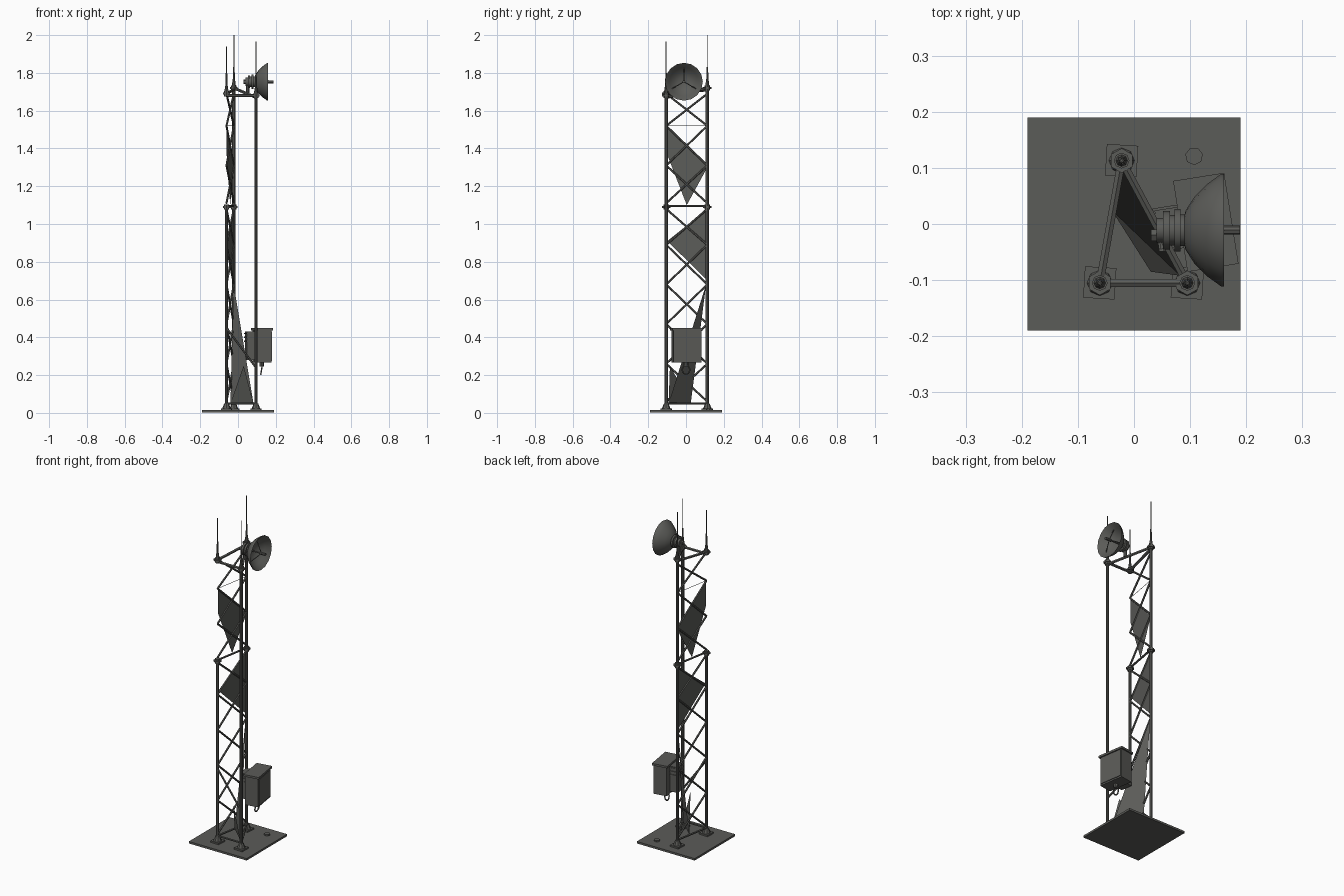
import bpy, bmesh, math
from mathutils import Vector, Matrix

if "Cube" in bpy.data.objects:
    bpy.data.objects.remove(bpy.data.objects["Cube"])

mat = bpy.data.materials.new("dark grey steel")
mat.diffuse_color = (0.105, 0.106, 0.098, 1)
mat.use_nodes = True
mat.node_tree.nodes["Principled BSDF"].inputs["Base Color"].default_value = mat.diffuse_color


def finish(name, bm, smooth=True):
    me = bpy.data.meshes.new(name)
    bm.to_mesh(me)
    bm.free()
    me.materials.append(mat)
    ob = bpy.data.objects.new(name, me)
    bpy.context.collection.objects.link(ob)
    if smooth:
        bpy.ops.object.select_all(action='DESELECT')
        ob.select_set(True)
        bpy.context.view_layer.objects.active = ob
        bpy.ops.object.shade_smooth_by_angle(angle=math.radians(40))
    return ob


def rod(bm, p, q, r1, r2=None, n=8):
    p, q = Vector(p), Vector(q)
    d = q - p
    m = Matrix.Translation((p + q) / 2) @ d.to_track_quat('Z', 'Y').to_matrix().to_4x4()
    bmesh.ops.create_cone(bm, cap_ends=True, segments=n, radius1=r1,
                          radius2=r1 if r2 is None else r2, depth=d.length, matrix=m)


def box(bm, c, s, rot=0):
    m = Matrix.Translation(c) @ Matrix.Rotation(rot, 4, 'Z') @ Matrix.Diagonal((*s, 1))
    bmesh.ops.create_cube(bm, size=1, matrix=m)


def lathe(bm, prof, origin, n):
    # rings of (x, radius) around the x axis
    rings = []
    for x, r in prof:
        rings.append([bm.verts.new((origin[0] + x,
                                    origin[1] + r * math.cos(2 * math.pi * i / n),
                                    origin[2] + r * math.sin(2 * math.pi * i / n))) for i in range(n)])
    for a, b in zip(rings, rings[1:]):
        for i in range(n):
            j = (i + 1) % n
            bm.faces.new((a[i], a[j], b[j], b[i]))


# leg positions: back, left, right
A, B, C = (-0.022, 0.113), (-0.061, -0.105), (0.095, -0.105)
top = {A: 1.73, B: 1.70, C: 1.69}
leg_end = {A: 1.73, B: 1.09, C: 1.69}   # left leg ends at the joint
tip = {A: 2.0, B: 1.94, C: 1.965}
names = {A: "back", B: "left", C: "right"}


def at(leg, z):
    return (leg[0], leg[1], z)


# base slab and anchor bolt
bm = bmesh.new()
box(bm, (0, 0, 0.008), (0.38, 0.38, 0.012))
finish("base_plate", bm)
bm = bmesh.new()
rod(bm, (0.107, 0.121, 0.01), (0.107, 0.121, 0.022), 0.016, n=7)
finish("base_bolt", bm)

# legs with feet, flanged joints and whip aerials
for leg in (A, B, C):
    bm = bmesh.new()
    box(bm, at(leg, 0.018), (0.056, 0.056, 0.01), -0.06)
    rod(bm, at(leg, 0.02), at(leg, 0.05), 0.024, 0.012, 8)
    finish(names[leg] + "_foot", bm)

    bm = bmesh.new()
    rod(bm, at(leg, 0.03), at(leg, leg_end[leg]), 0.0085)
    finish(names[leg] + "_leg", bm)

    bm = bmesh.new()
    for z in ([1.09] if leg != C else []) + [top[leg] - 0.01]:
        rod(bm, at(leg, z - 0.014), at(leg, z + 0.014), 0.014)
        rod(bm, at(leg, z - 0.004), at(leg, z + 0.006), 0.022, n=6)
    finish(names[leg] + "_joints", bm)

    bm = bmesh.new()
    t = top[leg]
    rod(bm, at(leg, t), at(leg, t + 0.03), 0.011, 0.007)
    rod(bm, at(leg, t + 0.03), at(leg, t + 0.10), 0.006, 0.004)
    rod(bm, at(leg, t + 0.09), at(leg, tip[leg]), 0.0025, n=5)
    finish(names[leg] + "_aerial", bm)

# horizontal rails
bm = bmesh.new()
for p, q in ((A, B), (B, C), (C, A)):
    rod(bm, at(p, 0.05), at(q, 0.05), 0.006, n=6)
    rod(bm, at(p, top[p] - 0.02), at(q, top[q] - 0.01), 0.008, n=6)
rod(bm, at(A, 1.095), at(B, 1.095), 0.006, n=6)
rod(bm, at(A, 1.52), at(B, 1.52), 0.0015, n=4)
finish("rails", bm)

# crossed lattice on the face between back and left legs
bm = bmesh.new()
for levels in ((0.06, 0.26, 0.47, 0.68, 0.89, 1.08), (1.11, 1.31, 1.52, 1.69)):
    for k in (0, 1):
        for i in range(len(levels) - 1):
            p, q = (A, B) if (i + k) % 2 else (B, A)
            rod(bm, at(p, levels[i]), at(q, levels[i + 1]), 0.0055, n=6)
rod(bm, at(B, 0.45), at(C, 0.24), 0.0055, n=6)
finish("lattice_braces", bm)


# thin sheet panels
def panel(name, tris):
    b = bmesh.new()
    for t in tris:
        b.faces.new([b.verts.new(v) for v in t])
    finish(name, b, False)


def on_face(f, z):   # point between left leg (0) and back leg (1)
    return (B[0] + (A[0] - B[0]) * f, B[1] + (A[1] - B[1]) * f, z)


T, P, Q, R = on_face(0.97, 0.68), (-0.04, 0.025, 0.05), (0.082, -0.092, 0.05), (0.03, -0.085, 0.25)
panel("lower_panel", [(T, P, Q), (P, Q, R)])
panel("middle_panel", [(on_face(1, 1.08), on_face(0.03, 0.91), on_face(1, 0.70))])
panel("upper_panel", [(on_face(0.02, 1.52), on_face(1, 1.30), on_face(0.5, 1.10), on_face(0.02, 1.37))])

# equipment cabinet with roof, door, mount and latch loop
ang = math.radians(9)
turn = Matrix.Translation((0.128, 0.003, 0)) @ Matrix.Rotation(ang, 4, 'Z')


def cab(bm, c, s):
    box(bm, turn @ Vector(c), s, ang)


bm = bmesh.new()
cab(bm, (0, 0, 0.353), (0.078, 0.15, 0.172))
finish("cabinet", bm)
bm = bmesh.new()
cab(bm, (0, 0, 0.443), (0.092, 0.164, 0.012))
finish("cabinet_roof", bm)
bm = bmesh.new()
cab(bm, (0.04, 0, 0.353), (0.006, 0.138, 0.155))
finish("cabinet_door", bm)
bm = bmesh.new()
cab(bm, (-0.062, 0, 0.355), (0.05, 0.07, 0.15))
for z in (0.38, 0.4, 0.42):
    cab(bm, (-0.062, 0, z), (0.056, 0.078, 0.007))
finish("cabinet_mount", bm)
bm = bmesh.new()
rod(bm, (0.125, 0, 0.245), (0.125, 0, 0.27), 0.012)
loop = [(0.125 + 0.004 * math.cos(a), 0.02 * math.sin(a), 0.228 + 0.024 * math.cos(a))
        for a in [math.pi * i / 5 for i in range(11)]]
for p, q in zip(loop, loop[1:]):
    rod(bm, p, q, 0.004, n=5)
finish("cable_loop", bm)

# dish, hub and feed horn, facing +x
O = (0, -0.011, 1.753)
bm = bmesh.new()
lathe(bm, [(0.088, 0.02), (0.092, 0.035), (0.108, 0.06), (0.13, 0.082), (0.155, 0.1),
           (0.160, 0.1), (0.157, 0.096), (0.132, 0.076), (0.112, 0.054), (0.1, 0.03), (0.097, 0.001)], O, 16)
finish("dish", bm)
bm = bmesh.new()
lathe(bm, [(0.04, 0.001), (0.04, 0.022), (0.052, 0.022), (0.052, 0.034), (0.064, 0.034), (0.064, 0.027),
           (0.072, 0.027), (0.072, 0.038), (0.083, 0.038), (0.083, 0.028), (0.095, 0.028)], O, 12)
rod(bm, (0.03, -0.02, 1.753), (0.045, -0.02, 1.753), 0.012, n=6)
rod(bm, (0.052, -0.011, 1.69), (0.052, -0.011, 1.77), 0.01)
finish("dish_hub", bm)
bm = bmesh.new()
rod(bm, (0.09, O[1], O[2]), (0.155, O[1], O[2]), 0.004)
rod(bm, (0.15, O[1], O[2]), (0.189, O[1], O[2]), 0.008)
for a in (90, 210, 330):
    c, s = math.cos(math.radians(a)), math.sin(math.radians(a))
    rod(bm, (0.162, O[1], O[2]), (0.13, O[1] + 0.073 * c, O[2] + 0.073 * s), 0.0025, n=5)
finish("feed_horn", bm)
